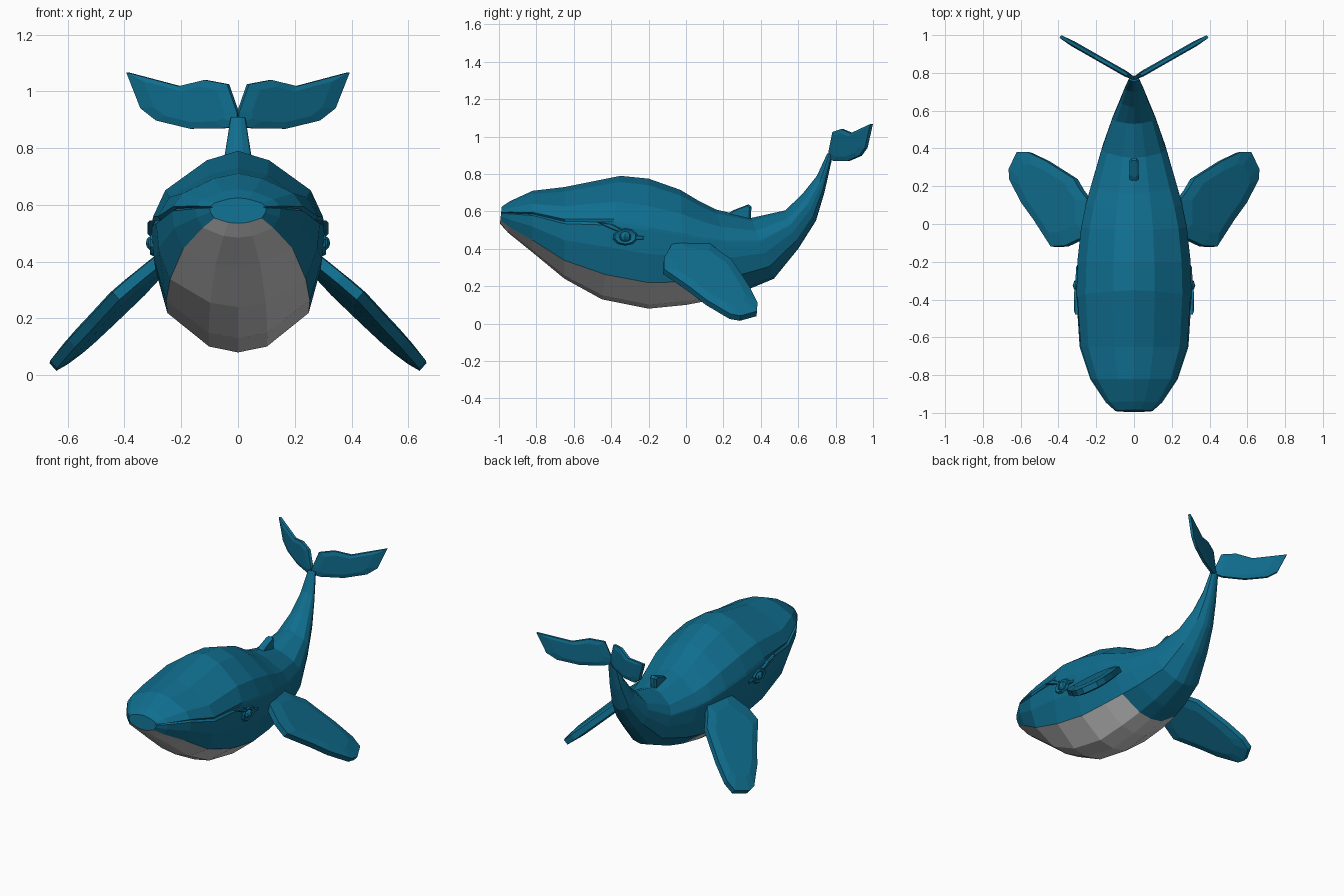
import bpy, bmesh, math
from mathutils import Vector

if "Cube" in bpy.data.objects:
    bpy.data.objects.remove(bpy.data.objects["Cube"])

blue = bpy.data.materials.new("ocean_blue")
blue.diffuse_color = (0.005, 0.156, 0.275, 1)
blue.use_nodes = True
blue.node_tree.nodes["Principled BSDF"].inputs["Base Color"].default_value = blue.diffuse_color


def make(name, verts, faces, mat=blue, mirror=False, fix=False):
    me = bpy.data.meshes.new(name)
    bm = bmesh.new()
    vs = [bm.verts.new(v) for v in verts]
    for f in faces:
        bm.faces.new([vs[i] for i in f])
    bmesh.ops.delete(bm, geom=[v for v in bm.verts if not v.link_faces], context='VERTS')
    if fix:
        bmesh.ops.recalc_face_normals(bm, faces=bm.faces)
    bm.to_mesh(me)
    bm.free()
    ob = bpy.data.objects.new(name, me)
    bpy.context.collection.objects.link(ob)
    if mat:
        me.materials.append(mat)
    if mirror:
        ob.modifiers.new("mirror", 'MIRROR').use_mirror_merge = False
    return ob


def plate(name, pts, thick, mirror=True, inset=0.72, rim=0.55):
    """Fin: flat outline with a thin rim and thicker inner faces."""
    pts = [Vector(p) for p in pts]
    n = len(pts)
    c = sum(pts, Vector()) / n
    nor = Vector()
    for i in range(n):
        nor += (pts[i] - c).cross(pts[(i + 1) % n] - c)
    nor = nor.normalized() * thick / 2
    inner = [c + (p - c) * inset for p in pts]
    rings = [[p + nor for p in inner], [p + nor * rim for p in pts],
             [p - nor * rim for p in pts], [p - nor for p in inner]]
    faces = [list(range(n)), list(range(4 * n - 1, 3 * n - 1, -1))]
    for r in range(3):
        for i in range(n):
            j = (i + 1) % n
            faces.append([r * n + i, (r + 1) * n + i, (r + 1) * n + j, r * n + j])
    return make(name, sum(rings, []), faces, mirror=mirror, fix=True)


# Body sections: top y, z; bottom y, z; half width; mouth groove width
sections = [
    (-.985, .625, -.995, .535, .10, .88), (-.94, .655, -.95, .485, .15, .91),
    (-.82, .71, -.82, .38, .232, .93), (-.65, .73, -.65, .24, .288, .95),
    (-.35, .79, -.45, .13, .305, .99), (-.2, .775, -.2, .08, .30, 1),
    (-.03, .715, 0, .10, .28, 1), (.07, .655, .16, .13, .255, 1),
    (.16, .61, .29, .165, .225, 1), (.35, .565, .47, .24, .17, 1),
    (.53, .605, .6, .40, .115, 1), (.62, .69, .695, .55, .075, 1),
    (.70, .79, .74, .70, .05, 1), (.755, .91, .785, .90, .026, 1)]

# Cross-section: height fraction and width fraction, bottom to top
shape = [(0, 0), (.03, .34), (.2, .83), (.42, .97), (.6, 1), (.625, None),
         (.65, .98), (.79, .84), (.95, .36), (1, 0)]
verts = []
for ty, tz, by, bz, w, groove in sections:
    half = [(w * (groove if f is None else f), by + (ty - by) * t, bz + (tz - bz) * t)
            for t, f in shape]
    verts += half + [(-x, y, z) for x, y, z in half[-2:0:-1]]
n = 2 * len(shape) - 2
body, belly = [], []
for s in range(len(sections) - 1):
    for i in range(n):
        j = (i + 1) % n
        quad = [s * n + i, (s + 1) * n + i, (s + 1) * n + j, s * n + j]
        (belly if s < 7 and (i < 2 or i >= n - 2) else body).append(quad)
last = (len(sections) - 1) * n
body += [list(range(n)), [last + i for i in reversed(range(n))]]
make("body", verts, body)
make("belly", verts, belly, mat=None)

# Tail flukes
fluke = [(.0, .925), (.035, 1.025), (.115, 1.04), (.205, 1.018), (.39, 1.067),
         (.34, .94), (.285, .897), (.165, .868), (.04, .87), (0, .885)]
plate("tail_fluke", [(x, .77 + .57 * x, z) for x, z in fluke], .03)

# Side flippers
flip = [(.23, -.06), (.30, -.09), (.36, -.118), (.43, -.12), (.52, .02), (.585, .11),
        (.65, .235), (.652, .29), (.61, .378), (.555, .38), (.46, .335),
        (.31, .24), (.275, .18), (.23, .12)]
plate("side_flipper", [(x, y, .39 - .87 * (x - .28) - .14 * (y - .02)) for x, y in flip],
      .06, rim=.6)

# Back fin
plate("back_fin", [(0, .20, .57), (0, .25, .605), (0, .335, .638), (0, .35, .625),
                   (0, .345, .54)], .045, mirror=False, inset=.8)


# Eyes and eyelids
def finish(name):
    ob = bpy.context.object
    ob.name = name
    ob.data.materials.append(blue)
    bpy.ops.object.transform_apply(location=True, rotation=True, scale=True)
    m = ob.modifiers.new("mirror", 'MIRROR')
    m.use_mirror_merge = False


bpy.ops.mesh.primitive_uv_sphere_add(segments=8, ring_count=6, radius=1, location=(.293, -.325, .465))
bpy.context.object.scale = (.032, .034, .03)
finish("eye")
bpy.ops.mesh.primitive_torus_add(major_segments=10, minor_segments=5, major_radius=.042,
                                 minor_radius=.013, location=(.298, -.325, .465),
                                 rotation=(0, math.pi / 2, 0))
bpy.context.object.scale = (.85, 1.25, 1)
finish("eyelid")

# Creases from the mouth corner past the eye
plate("mouth_corner", [(.303, -.48, .545), (.303, -.40, .535), (.303, -.345, .505),
                       (.303, -.36, .49), (.303, -.42, .515)], .03)
plate("eye_crease", [(.295, -.29, .475), (.295, -.22, .465), (.295, -.225, .45),
                     (.295, -.30, .45)], .025)
